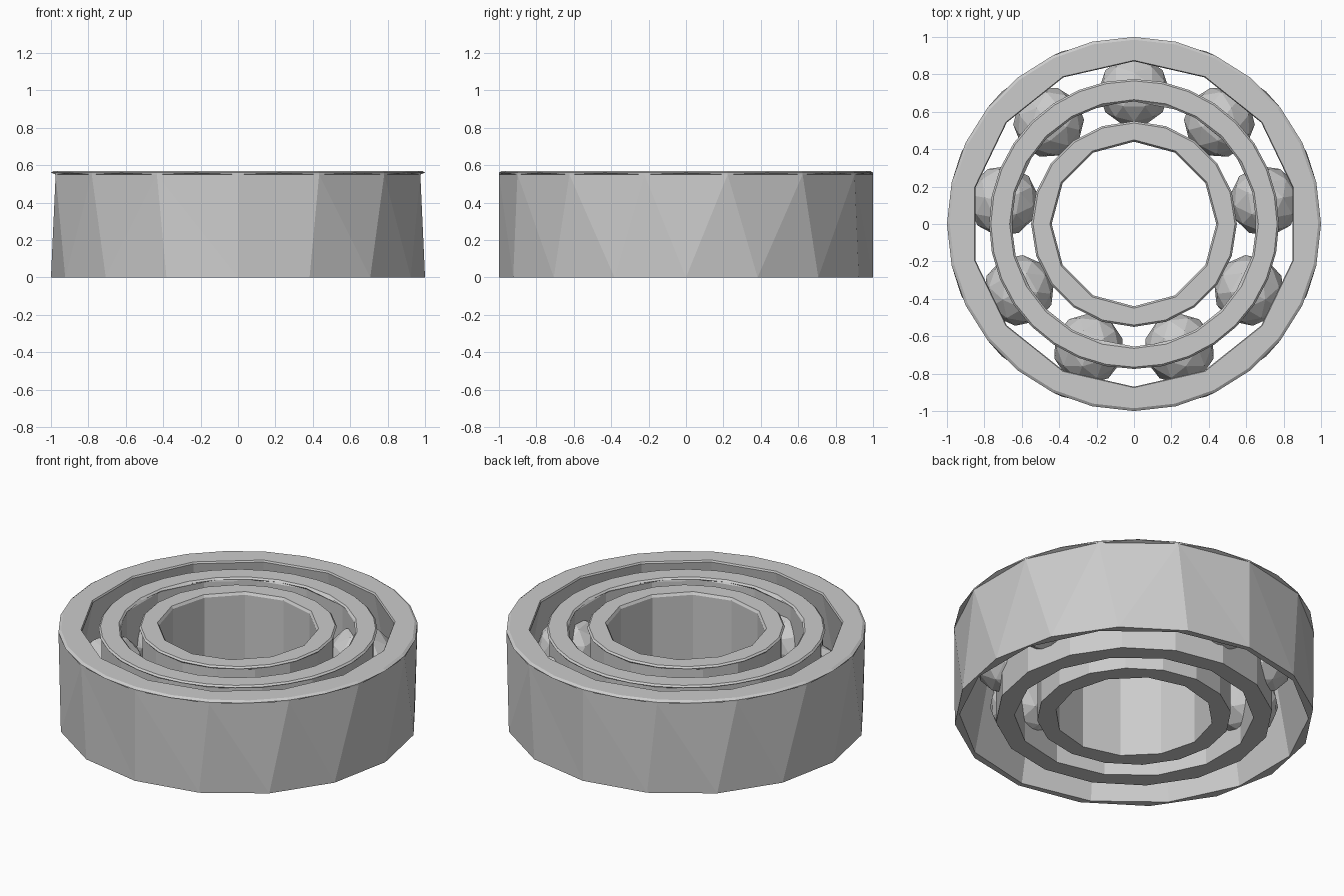
import bpy, bmesh
from math import sin, cos, pi, radians
from mathutils import Matrix

if "Cube" in bpy.data.objects:
    bpy.data.objects.remove(bpy.data.objects["Cube"])


def finish(bm, name):
    bmesh.ops.recalc_face_normals(bm, faces=bm.faces[:])
    mesh = bpy.data.meshes.new(name)
    bm.to_mesh(mesh)
    bm.free()
    obj = bpy.data.objects.new(name, mesh)
    bpy.context.collection.objects.link(obj)
    return obj


def bridge(bm, a, b):
    """Join two loops by angle, using triangles where side counts differ."""
    n, m = len(a), len(b)
    if n == m:
        for i in range(n):
            k = (i + 1) % n
            bm.faces.new((a[i], a[k], b[k], b[i]))
        return
    i = j = 0
    while i < n or j < m:
        if j == m or (i < n and (i + 1) * m <= (j + 1) * n):
            bm.faces.new((a[i % n], a[(i + 1) % n], b[j % m]))
            i += 1
        else:
            bm.faces.new((a[i % n], b[(j + 1) % m], b[j % m]))
            j += 1


def ring(name, profile):
    """Closed ring from (radius, height, sides) loops."""
    bm = bmesh.new()
    loops = []
    for r, z, n in profile:
        angles = [pi / 2 + 2 * pi * k / n for k in range(n)]
        loops.append([bm.verts.new((r * cos(t), r * sin(t), z)) for t in angles])
    for k in range(len(loops)):
        bridge(bm, loops[k], loops[(k + 1) % len(loops)])
    return finish(bm, name)


# Outer race: wall with a finer bevelled lip, bore flaring towards the bottom
ring("outer_race", [(1.0, 0, 16), (1.0, 0.55, 14), (1.0, 0.56, 28),
                    (0.985, 0.57, 28), (0.875, 0.57, 14),
                    (0.87, 0.56, 14), (0.97, 0, 14)])

# Ball cage between the races
ring("ball_cage", [(0.77, 0, 16), (0.77, 0.54, 16), (0.775, 0.55, 32),
                   (0.765, 0.56, 32), (0.665, 0.56, 24),
                   (0.655, 0.55, 24), (0.665, 0.54, 14), (0.665, 0, 14)])

# Inner race with a twelve-sided bore
ring("inner_race", [(0.54, 0, 16), (0.54, 0.55, 16), (0.55, 0.56, 20),
                    (0.54, 0.57, 20), (0.45, 0.57, 12),
                    (0.44, 0.555, 12), (0.44, 0, 12)])

# Nine low-poly balls
for k in range(9):
    t = radians(90 + 40 * k)
    bm = bmesh.new()
    bmesh.ops.create_icosphere(bm, subdivisions=2, radius=0.19)
    ball = finish(bm, f"ball_{k + 1}")
    ball.matrix_world = (Matrix.Translation((0.71 * cos(t), 0.71 * sin(t), 0.285))
                         @ Matrix.Rotation(t, 4, 'Z'))
